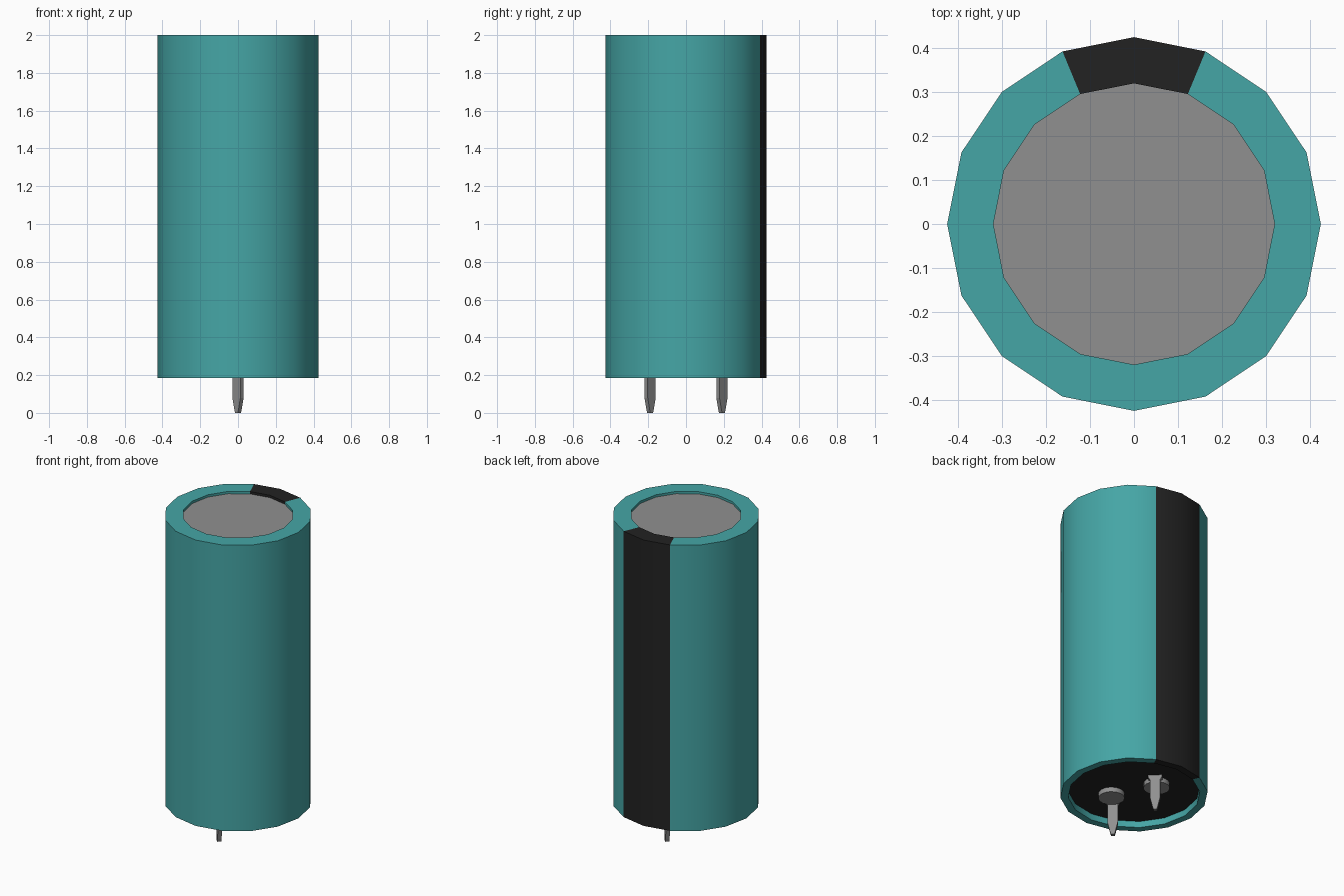
import bpy, bmesh, math
from mathutils import Matrix, Vector

old = bpy.data.objects.get("Cube")
if old:
    bpy.data.objects.remove(old, do_unlink=True)

SIDES = 16


def material(name, colour):
    mat = bpy.data.materials.new(name)
    mat.use_nodes = True
    mat.diffuse_color = (*colour, 1)
    mat.node_tree.nodes["Principled BSDF"].inputs["Base Color"].default_value = (*colour, 1)
    return mat


teal = material("teal sleeve", (0.06, 0.38, 0.38))
black = material("black", (0.016, 0.016, 0.016))
metal = material("grey metal", (0.28, 0.28, 0.28))


def finish(name, bm, mats, smooth=True):
    bmesh.ops.recalc_face_normals(bm, faces=bm.faces)
    mesh = bpy.data.meshes.new(name)
    bm.to_mesh(mesh)
    bm.free()
    for mat in mats:
        mesh.materials.append(mat)
    obj = bpy.data.objects.new(name, mesh)
    bpy.context.collection.objects.link(obj)
    if smooth:
        bpy.ops.object.select_all(action="DESELECT")
        obj.select_set(True)
        bpy.context.view_layer.objects.active = obj
        bpy.ops.object.shade_smooth_by_angle(angle=math.radians(30))
    return obj


def disc(name, radius, low, high, mat, x=0, y=0):
    bm = bmesh.new()
    bmesh.ops.create_cone(bm, cap_ends=True, segments=SIDES, radius1=radius, radius2=radius,
                          depth=high - low, matrix=Matrix.Translation((x, y, (low + high) / 2)))
    return finish(name, bm, [mat])


# Sleeve: wrapped rims at both ends, black stripe down the back
profile = [(0.32, 1.985), (0.32, 2), (0.425, 2), (0.425, 0.185), (0.38, 0.185), (0.38, 0.225)]
bm = bmesh.new()
rings = []
for r, z in profile:
    angles = [math.tau * i / SIDES for i in range(SIDES)]
    rings.append([bm.verts.new((r * math.cos(a), r * math.sin(a), z)) for a in angles])
for a, b in zip(rings, rings[1:]):
    for i in range(SIDES):
        j = (i + 1) % SIDES
        face = bm.faces.new((a[i], a[j], b[j], b[i]))
        c = face.calc_center_median()
        if abs(math.atan2(c.x, c.y)) < math.tau / SIDES:
            face.material_index = 1
finish("sleeve", bm, [teal, black])

# End caps
disc("top_cap", 0.32, 1.96, 1.985, metal)
disc("bottom_seal", 0.38, 0.225, 0.25, black)

# Terminals: a tapered blade bent into a foot held by a rivet
across = Vector((1, -1, 0)).normalized()
outward = Vector((1, 1, 0)).normalized()
up = Vector((0, 0, 1))
HALF_THICK = 0.012
blade = [(0.04, 0.225), (0.04, 0.212), (0.03, 0.195), (0.03, 0.08), (0.016, 0.02), (0.01, 0)]


def prism(bm, outline, origin, u, v, w, half):
    """Extrude an outline drawn in the u, v plane both ways along w."""
    front, back = ([bm.verts.new(origin + u * a + v * b + w * s) for a, b in outline]
                   for s in (half, -half))
    bm.faces.new(front)
    bm.faces.new(back)
    n = len(outline)
    for i in range(n):
        j = (i + 1) % n
        bm.faces.new((front[i], front[j], back[j], back[i]))


for side, label in ((-1, "front"), (1, "back")):
    base = Vector((0, side * 0.19, 0))
    inward = outward * -side
    bm = bmesh.new()
    outline = blade + [(-a, z) for a, z in reversed(blade)]
    prism(bm, outline, base, across, up, outward, HALF_THICK)
    foot = [(-0.04, 0), (0.04, 0), (0.04, 0.13), (-0.04, 0.13)]
    prism(bm, foot, base + up * 0.218, across, inward, up, 0.007)
    finish(label + "_terminal", bm, [metal], smooth=False)
    centre = base + inward * 0.088
    disc(label + "_rivet", 0.076, 0.195, 0.225, metal, centre.x, centre.y)
